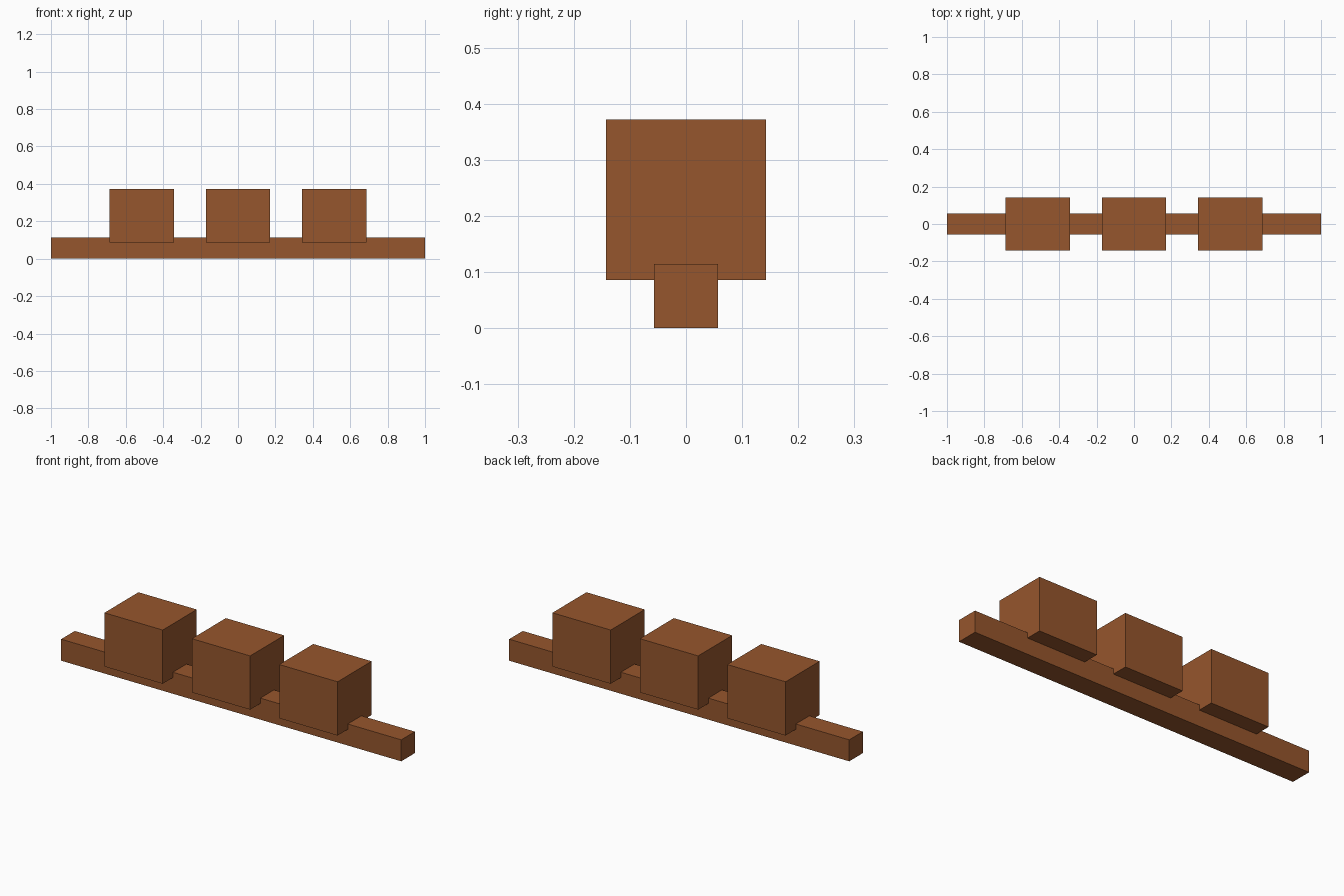
import bpy

if "Cube" in bpy.data.objects:
    bpy.data.objects.remove(bpy.data.objects["Cube"])

# One brown for everything
brown = bpy.data.materials.new("warm brown")
brown.diffuse_color = (0.305, 0.093, 0.026, 1.0)
brown.use_nodes = True
brown.node_tree.nodes["Principled BSDF"].inputs["Base Color"].default_value = brown.diffuse_color

U = 2 / 7  # base module


def box(name, size, centre):
    bpy.ops.mesh.primitive_cube_add(size=1, location=centre)
    ob = bpy.context.object
    ob.name = name
    ob.scale = size
    bpy.ops.object.transform_apply(location=False, rotation=False, scale=True)
    ob.data.materials.append(brown)
    return ob


# Long square rail on the ground
box("rail", (2, 0.4 * U, 0.4 * U), (0, 0, 0.2 * U))

# Three wider blocks, sunk slightly into the rail
for i, side in enumerate(("left", "middle", "right")):
    box(side + "_block", (1.2 * U, U, U), ((i - 1) * 1.8 * U, 0, 0.8 * U))
